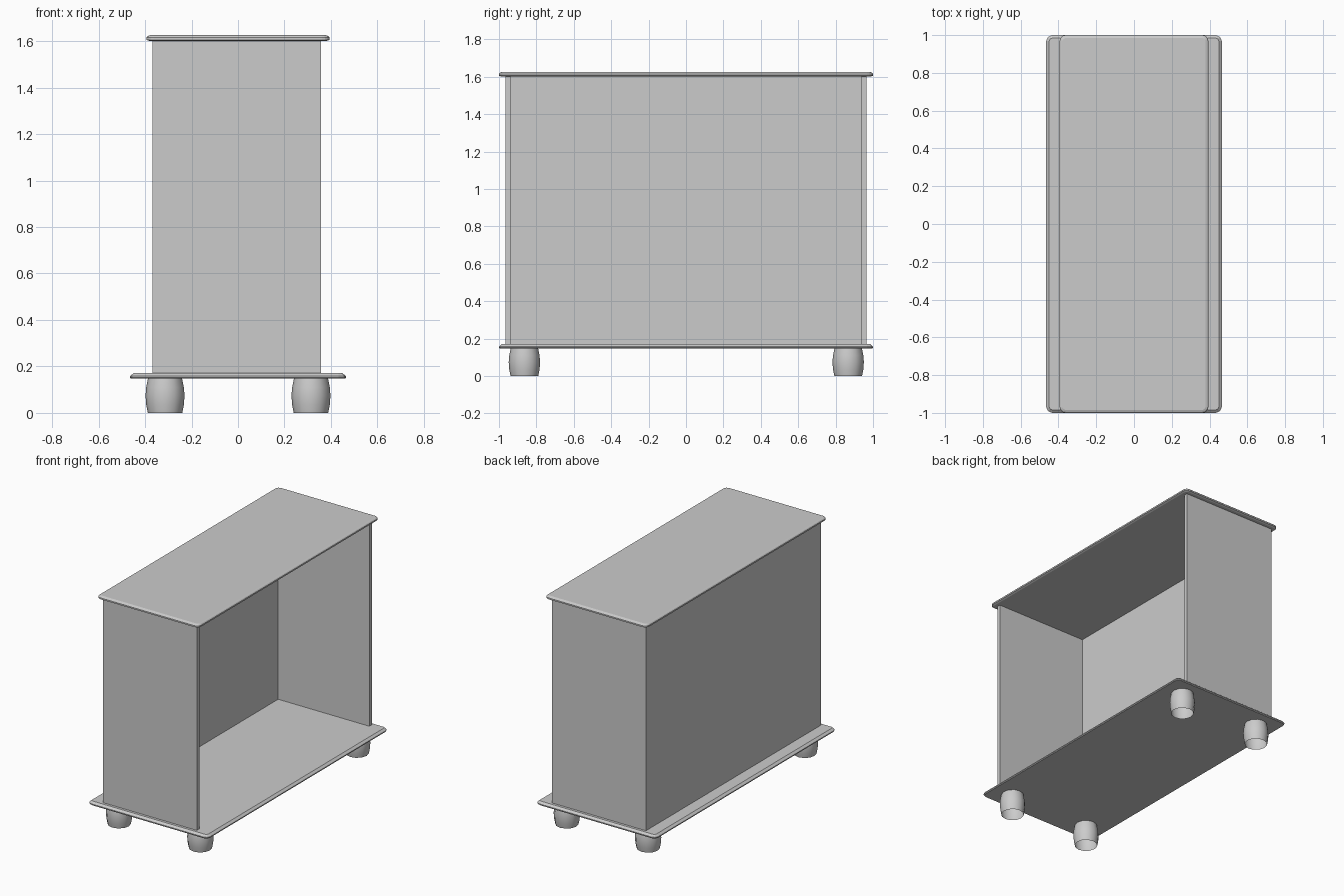
import bpy, bmesh, math

cube = bpy.data.objects.get("Cube")
if cube:
    bpy.data.objects.remove(cube, do_unlink=True)

# Single painted finish
grey = bpy.data.materials.new("plain grey")
grey.use_nodes = True
colour = (0.6, 0.6, 0.6, 1)
grey.diffuse_color = colour
grey.node_tree.nodes["Principled BSDF"].inputs["Base Color"].default_value = colour


def finish(name, bm, smooth=False):
    bmesh.ops.recalc_face_normals(bm, faces=bm.faces)
    mesh = bpy.data.meshes.new(name)
    bm.to_mesh(mesh)
    bm.free()
    mesh.materials.append(grey)
    obj = bpy.data.objects.new(name, mesh)
    bpy.context.collection.objects.link(obj)
    if smooth:
        bpy.ops.object.select_all(action="DESELECT")
        obj.select_set(True)
        bpy.context.view_layer.objects.active = obj
        bpy.ops.object.shade_smooth_by_angle(angle=math.radians(40))
    return obj


def skin(bm, rings):
    """Join consecutive closed rings of vertices with quads."""
    for low, high in zip(rings, rings[1:]):
        n = len(low)
        for i in range(n):
            j = (i + 1) % n
            bm.faces.new((low[i], low[j], high[j], high[i]))


def panel(name, x0, x1, y0, y1, z0, z1):
    bm = bmesh.new()
    bmesh.ops.create_cube(bm, size=1)
    for v in bm.verts:
        v.co.x = x1 if v.co.x > 0 else x0
        v.co.y = y1 if v.co.y > 0 else y0
        v.co.z = z1 if v.co.z > 0 else z0
    return finish(name, bm)


def slab(name, hx, hy, radius, steps, profile):
    """Board with eased corners and a moulded edge of (inset, height) steps."""
    bm = bmesh.new()
    rings = []
    for inset, z in profile:
        ring = []
        for k, (sx, sy) in enumerate(((1, 1), (-1, 1), (-1, -1), (1, -1))):
            for s in range(steps + 1):
                a = math.pi / 2 * (k + s / steps)
                r = radius - inset
                ring.append(bm.verts.new((sx * (hx - radius) + r * math.cos(a),
                                          sy * (hy - radius) + r * math.sin(a), z)))
        rings.append(ring)
    skin(bm, rings)
    bm.faces.new(rings[0])
    bm.faces.new(rings[-1])
    return finish(name, bm)


def foot(name, x, y, sides=12):
    """Barrel foot, hollow from below."""
    bm = bmesh.new()
    rings = []
    for r, z in ((0.074, 0), (0.081, 0.035), (0.084, 0.075), (0.081, 0.11), (0.073, 0.15)):
        rings.append([bm.verts.new((x + r * math.cos(math.tau * i / sides),
                                    y + r * math.sin(math.tau * i / sides), z))
                      for i in range(sides)])
    skin(bm, rings)
    return finish(name, bm, smooth=True)


# Base and top boards
slab("base_board", 0.465, 1.0, 0.032, 2,
     ((0.005, 0.147), (0, 0.152), (0, 0.158), (0.016, 0.171)))
slab("top_board", 0.394, 1.0, 0.032, 4,
     ((0.012, 1.601), (0, 1.606), (0, 1.616), (0.006, 1.622), (0.016, 1.626)))

# Carcass: two end panels and a back, open on the +x side
back, front, end, thick = -0.367, 0.358, 0.966, 0.027
low, high = 0.171, 1.601
panel("front_end_panel", back, front, -end, thick - end, low, high)
panel("rear_end_panel", back, front, end - thick, end, low, high)
panel("back_panel", back, back + 0.02, thick - end, end - thick, low, high)

# Four feet
for side, x in (("left", 0.314), ("right", -0.314)):
    for place, y in (("front", -0.864), ("rear", 0.867)):
        foot(f"{place}_{side}_foot", x, y)
